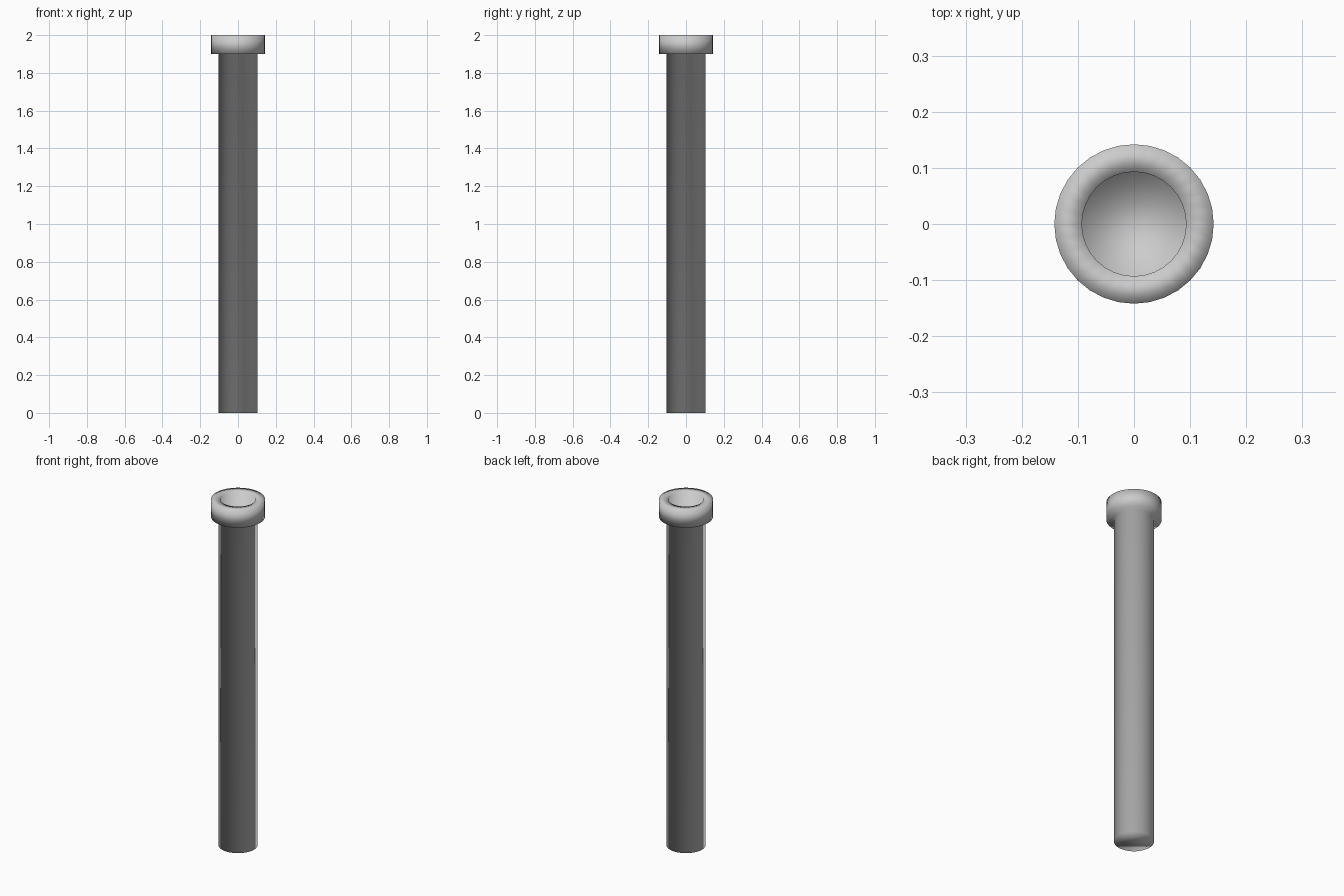
import bpy, bmesh
from math import cos, sin, pi

if "Cube" in bpy.data.objects:
    bpy.data.objects.remove(bpy.data.objects["Cube"])

SIDES = 32
# (radius, height): outer wall, collar, inner wall, inside floor
PROFILE = [(0.103, 0.0), (0.103, 1.9), (0.142, 1.9), (0.142, 2.0),
           (0.093, 2.0), (0.093, 0.01)]


def lathe(name, profile, sides):
    bm = bmesh.new()
    rings = [[bm.verts.new((r * cos(2 * pi * i / sides), r * sin(2 * pi * i / sides), z))
              for i in range(sides)] for r, z in profile]
    for a, b in zip(rings, rings[1:]):
        for i in range(sides):
            j = (i + 1) % sides
            bm.faces.new((a[i], a[j], b[j], b[i]))
    # Close the underside and the inside floor
    bm.faces.new(rings[0][::-1])
    bm.faces.new(rings[-1])
    bmesh.ops.recalc_face_normals(bm, faces=bm.faces[:])
    # The whole surface is smooth shaded, with no sharp edges
    for f in bm.faces:
        f.smooth = True
    mesh = bpy.data.meshes.new(name)
    bm.to_mesh(mesh)
    bm.free()
    obj = bpy.data.objects.new(name, mesh)
    bpy.context.collection.objects.link(obj)
    return obj


# Hollow tube with a thick collar at the mouth
lathe("test_tube", PROFILE, SIDES)
